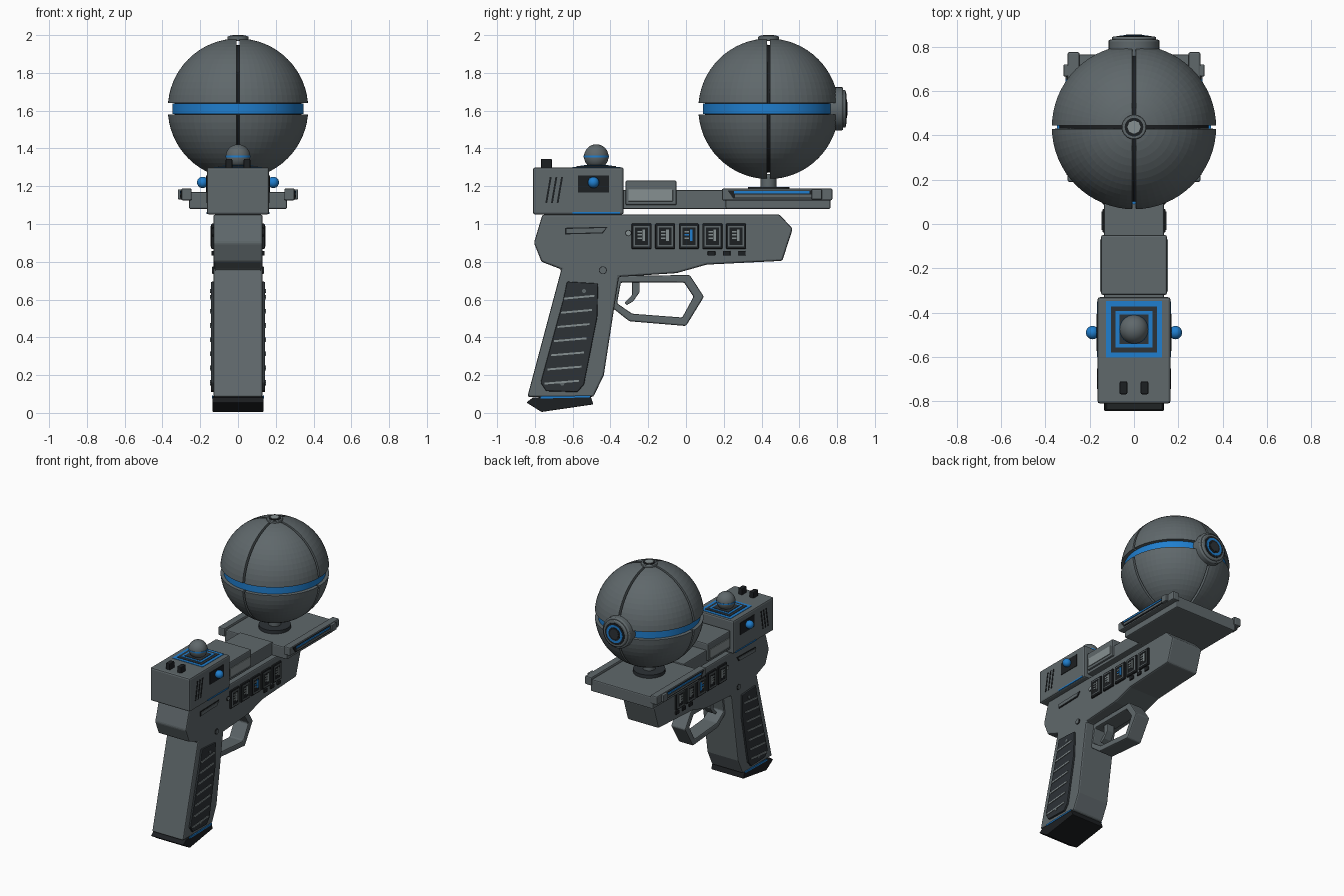
import bpy, bmesh, math
from mathutils import Matrix, Vector

cube = bpy.data.objects.get("Cube")
if cube:
    bpy.data.objects.remove(cube)


def material(name, rgb):
    m = bpy.data.materials.new(name)
    m.use_nodes = True
    m.diffuse_color = (*rgb, 1)
    m.node_tree.nodes["Principled BSDF"].inputs["Base Color"].default_value = (*rgb, 1)
    return m


GREY = material("gunmetal grey", (0.115, 0.138, 0.147))
LIGHT = material("light grey", (0.24, 0.28, 0.285))
DARK = material("charcoal", (0.026, 0.032, 0.037))
BLACK = material("near black", (0.012, 0.014, 0.016))
BLUE = material("bright blue", (0.014, 0.21, 0.62))


def finish(bm, name, mat, bevel=0.0, mirror=False, smooth=False, origin=(0, 0, 0)):
    bmesh.ops.recalc_face_normals(bm, faces=bm.faces)
    me = bpy.data.meshes.new(name)
    bm.to_mesh(me)
    bm.free()
    me.materials.append(mat)
    ob = bpy.data.objects.new(name, me)
    ob.location = origin
    bpy.context.collection.objects.link(ob)
    if bevel:
        b = ob.modifiers.new("Bevel", "BEVEL")
        b.width, b.segments, b.limit_method = bevel, 2, "ANGLE"
    if mirror:
        ob.modifiers.new("Mirror", "MIRROR").use_mirror_merge = False
    if smooth:
        bpy.ops.object.select_all(action="DESELECT")
        ob.select_set(True)
        bpy.context.view_layer.objects.active = ob
        bpy.ops.object.shade_smooth_by_angle()
    return ob


def box(name, x, y, z, mat, bevel=0.0, mirror=False):
    """Box from (low, high) pairs."""
    bm = bmesh.new()
    lo, hi = Vector((x[0], y[0], z[0])), Vector((x[1], y[1], z[1]))
    bmesh.ops.create_cube(bm, size=1, matrix=Matrix.Translation((lo + hi) / 2)
                          @ Matrix.Diagonal((*(hi - lo), 1)))
    return finish(bm, name, mat, bevel, mirror)


def prism(name, pts, x, mat, bevel=0.0, mirror=False, hole=None):
    """Side profile of (y, z) points extruded along x, optionally a closed ring."""
    bm = bmesh.new()
    outer = [bm.verts.new((x[0], *p)) for p in pts]
    if hole:
        inner = [bm.verts.new((x[0], *p)) for p in hole]
        n = len(pts)
        for i in range(n):
            j = (i + 1) % n
            bm.faces.new((outer[i], outer[j], inner[j], inner[i]))
    else:
        bm.faces.new(outer)
    ext = bmesh.ops.extrude_face_region(bm, geom=bm.faces[:], use_keep_orig=True)
    moved = [v for v in ext["geom"] if isinstance(v, bmesh.types.BMVert)]
    bmesh.ops.translate(bm, verts=moved, vec=(x[1] - x[0], 0, 0))
    return finish(bm, name, mat, bevel, mirror)


def cyl(name, loc, r, depth, mat, axis="Z", r2=None, sides=32, bevel=0.0, mirror=False):
    bm = bmesh.new()
    turn = {"Z": Matrix(), "X": Matrix.Rotation(math.pi / 2, 4, "Y"),
            "Y": Matrix.Rotation(-math.pi / 2, 4, "X")}[axis]
    bmesh.ops.create_cone(bm, cap_ends=True, segments=sides, radius1=r, radius2=r if r2 is None else r2,
                          depth=depth, matrix=Matrix.Translation(loc) @ turn)
    return finish(bm, name, mat, bevel, mirror, smooth=True)


def ball(name, loc, r, mat, mirror=False, seg=32):
    bm = bmesh.new()
    bmesh.ops.create_uvsphere(bm, u_segments=seg, v_segments=seg // 2, radius=r,
                              matrix=Matrix.Translation(loc))
    return finish(bm, name, mat, mirror=mirror, smooth=True)


def rect(y, z, w, h):
    return [(y - w, z - h), (y + w, z - h), (y + w, z + h), (y - w, z + h)]


# Frame with grip
prism("frame_and_grip", [(-.76, 1.05), (-.805, .9), (-.765, .8), (-.66, .76), (-.84, .085), (-.49, .085),
      (-.435, .2), (-.355, .72), (-.05, .74), (.11, .785), (.51, .805), (.565, .975), (.495, 1.05)],
      (-.13, .13), GREY, .01)
prism("grip_foot", [(-.845, .055), (-.765, .005), (-.49, .045), (-.505, .09), (-.81, .082)],
      (-.135, .135), BLACK, .004)
prism("foot_blue_line", [(-.77, .076), (-.51, .082), (-.505, .092), (-.77, .088)], (.13, .138), BLUE, mirror=True)

# Grip panels with ridges
prism("grip_panel", [(-.63, .695), (-.465, .685), (-.47, .505), (-.54, .15), (-.575, .11),
      (-.74, .115), (-.77, .16), (-.65, .6)], (.125, .144), DARK, .006, True)
for i in range(7):
    z = .6 - i * .075
    a, b = -.645 - i * .0175, -.485 - i * .0135
    prism("grip_ridge", [(a, z), (b, z + .015), (b, z + .025), (a, z + .01)], (.14, .149), LIGHT, mirror=True)
for y, z in ((-.54, .645), (-.655, .155)):
    cyl("grip_screw", (.145, y, z), .011, .006, GREY, "X", sides=16, mirror=True)

# Trigger and guard
prism("trigger_guard", [(-.37, .725), (.02, .73), (.095, .615), (0, .46), (-.3, .485), (-.395, .56)],
      (-.06, .06), GREY, .008,
      hole=[(-.345, .69), (-.01, .69), (.04, .615), (-.02, .505), (-.285, .525), (-.365, .58)])
prism("trigger", [(-.285, .7), (-.245, .7), (-.245, .64), (-.28, .59), (-.315, .57), (-.325, .585), (-.285, .625)],
      (-.03, .03), GREY, .004)

# Frame side details
for i in range(5):
    y, z = -.235 + i * .125, .935
    prism("window_frame", rect(y, z, .053, .067), (.125, .142), BLACK, .005, True)
    prism("window_rim", rect(y, z, .042, .055), (.14, .146), GREY, mirror=True, hole=rect(y, z, .034, .047))
    prism("window_mark", rect(y + .012, z + .005, .007, .03), (.14, .146), BLUE if i == 2 else LIGHT, mirror=True)
    for k in range(3):
        prism("window_tick", rect(y - .01, z + .025 - k * .018, .012, .004), (.14, .146),
              BLUE if i == 2 and k == 1 else LIGHT, mirror=True)
for i in range(3):
    y = .135 + i * .08
    box("side_button", (.125, .14), (y - .02, y + .02), (.832, .858), BLACK, .004, True)
prism("rear_groove_edge", [(-.64, .945), (-.44, .95), (-.415, .985), (-.64, .98)], (.125, .134), BLACK, mirror=True)
prism("rear_groove", [(-.633, .951), (-.444, .956), (-.424, .979), (-.633, .974)], (.125, .138), GREY, mirror=True)
for y, z, r in ((-.44, .755, .021), (-.305, .952, .017)):
    cyl("pin_edge", (.13, y, z), r, .008, BLACK, "X", mirror=True)
    cyl("pin", (.13, y, z), r - .004, .014, GREY if z < .9 else LIGHT, "X", mirror=True)

# Rear housing
box("rear_housing", (-.165, .165), (-.81, -.33), (1.05, 1.3), GREY, .012)
box("housing_blue_line", (.16, .168), (-.6, -.35), (1.054, 1.064), BLUE, mirror=True)
prism("housing_panel", rect(-.49, 1.213, .083, .045), (.16, .169), BLACK, mirror=True)
ball("side_lamp", (.187, -.49, 1.22), .03, BLUE, True, 24)
for i in range(3):
    y = -.745 + i * .03
    prism("vent_slot", [(y, 1.11), (y + .01, 1.11), (y + .034, 1.25), (y + .024, 1.25)],
          (.16, .168), BLACK, mirror=True)
box("sight_peg", (.03, .065), (-.768, -.71), (1.29, 1.345), BLACK, .006, True)

# Nested square plates under the top orb
for i, (half, mat) in enumerate(((.127, BLUE), (.104, DARK), (.083, BLUE), (.066, DARK))):
    box("orb_plate", (-half, half), (-.475 - half, -.475 + half), (1.295, 1.303 + i * .003), mat)
cyl("orb_neck", (0, -.475, 1.31), .05, .03, GREY, r2=.035)
ball("top_orb", (0, -.475, 1.357), .065, GREY)
cyl("orb_blue_ring", (0, -.475, 1.357), .0665, .009, BLUE)

# Slide
box("slide_bar", (-.135, .135), (-.34, .22), (1.08, 1.18), GREY, .006)
box("slide_block", (-.148, .148), (-.32, -.05), (1.1, 1.23), GREY, .008)
box("slide_light_plate", (.14, .153), (-.305, -.07), (1.12, 1.182), LIGHT, .002, True)

# Platform and its side rails
box("platform", (-.26, .26), (.21, .765), (1.08, 1.17), GREY, .008)
box("platform_rail", (.245, .3), (.19, .775), (1.125, 1.188), GREY, .008, True)
box("rail_end_block", (.29, .318), (.665, .72), (1.13, 1.183), GREY, .005, True)
prism("rail_inset", [(.22, 1.178), (.25, 1.135), (.69, 1.135), (.715, 1.178)], (.295, .304), BLACK, mirror=True)
prism("rail_blue_line", rect(.455, 1.168, .2, .006), (.3, .308), BLUE, mirror=True)
prism("rail_bar", rect(.47, 1.148, .21, .007), (.3, .308), GREY, mirror=True)
cyl("neck_base", (0, .437, 1.18), .11, .03, DARK)
cyl("globe_neck", (0, .437, 1.22), .042, .09, GREY)

# Globe: one shell piece, thickened and mirrored across all three seams
C = Vector((0, .437, 1.61))
bm = bmesh.new()
bmesh.ops.create_uvsphere(bm, u_segments=64, v_segments=32, radius=.372)
for axis, gap in enumerate((.008, .008, .031)):
    n = Vector([float(k == axis) for k in range(3)])
    bmesh.ops.bisect_plane(bm, geom=bm.verts[:] + bm.edges[:] + bm.faces[:], plane_co=n * gap,
                           plane_no=n, clear_inner=True)
shell = finish(bm, "globe_shell", GREY, origin=C)
thick = shell.modifiers.new("Thickness", "SOLIDIFY")
thick.thickness, thick.offset = .035, -1
mir = shell.modifiers.new("Mirror", "MIRROR")
mir.use_axis = (True, True, True)
mir.use_mirror_merge = False
ball("globe_core", C, .338, BLACK, seg=48)
cyl("globe_blue_band", C, .348, .056, BLUE, sides=64)
cyl("globe_cap", C + Vector((0, 0, .372)), .055, .024, GREY, bevel=.004)
cyl("globe_cap_ring", C + Vector((0, 0, .377)), .042, .02, BLACK)
cyl("globe_cap_stud", C + Vector((0, 0, .38)), .03, .02, LIGHT, sides=8)

# Lens on the globe, as stepped discs
for name, r, y, mat in (("lens_housing", .115, .395, GREY), ("lens_collar", .1, .409, GREY),
                        ("lens_dark_ring", .08, .412, BLACK), ("lens_blue_ring", .066, .414, BLUE),
                        ("lens_inner", .048, .416, BLACK), ("lens_centre", .035, .418, DARK)):
    cyl(name, C + Vector((0, y - .04, 0)), r, .08, mat, "Y", bevel=.008 if mat is GREY else 0)
